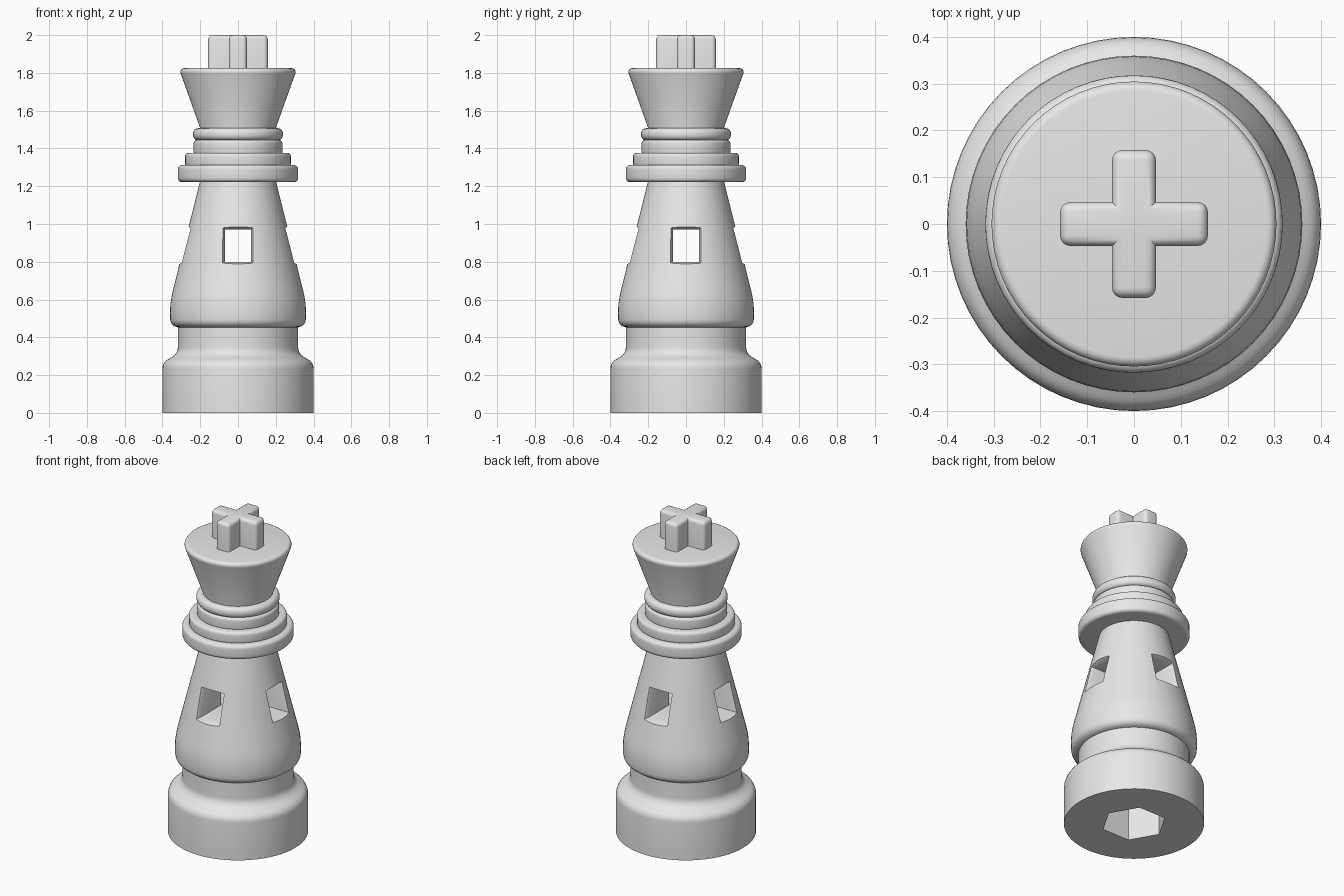
import bpy
import bmesh
from math import radians, cos, sin, pi
from mathutils import Matrix, Vector

default = bpy.data.objects.get("Cube")
if default:
    bpy.data.objects.remove(default, do_unlink=True)

SEGMENTS = 64

grey = bpy.data.materials.new("plain grey")
grey.use_nodes = True
grey.diffuse_color = (0.8, 0.8, 0.8, 1)
grey.node_tree.nodes["Principled BSDF"].inputs["Base Color"].default_value = grey.diffuse_color


def make_object(name, bm):
    bmesh.ops.recalc_face_normals(bm, faces=bm.faces[:])
    mesh = bpy.data.meshes.new(name)
    bm.to_mesh(mesh)
    bm.free()
    obj = bpy.data.objects.new(name, mesh)
    obj.data.materials.append(grey)
    bpy.context.collection.objects.link(obj)
    return obj


def activate(obj):
    bpy.ops.object.select_all(action='DESELECT')
    obj.select_set(True)
    bpy.context.view_layer.objects.active = obj


def smooth(obj):
    activate(obj)
    bpy.ops.object.shade_smooth_by_angle(angle=radians(35))


def lathe(name, profile):
    """Turn (radius, height) points around z, closed on the axis."""
    points = [(0, profile[0][1])] + profile + [(0, profile[-1][1])]
    bm = bmesh.new()
    verts = [bm.verts.new((r, 0, z)) for r, z in points]
    edges = [bm.edges.new(pair) for pair in zip(verts, verts[1:])]
    bmesh.ops.spin(bm, geom=verts + edges, cent=(0, 0, 0), axis=(0, 0, 1),
                   angle=2 * pi, steps=SEGMENTS, use_merge=True)
    bmesh.ops.remove_doubles(bm, verts=bm.verts[:], dist=0.0001)
    return make_object(name, bm)


def arc(r, z, radius, start, end, steps=5):
    """Profile points on an arc, angles in degrees."""
    angles = [radians(start + (end - start) * i / steps) for i in range(steps + 1)]
    return [(r + radius * cos(a), z + radius * sin(a)) for a in angles]


def ring_profile(r, bottom, top, radius):
    return (arc(r - radius, bottom + radius, radius, -90, 0)
            + arc(r - radius, top - radius, radius, 0, 90))


def cut(obj, cutter):
    activate(obj)
    mod = obj.modifiers.new("cut", 'BOOLEAN')
    mod.operation = 'DIFFERENCE'
    mod.solver = 'EXACT'
    mod.object = cutter
    bpy.ops.object.modifier_apply(modifier=mod.name)
    bpy.data.objects.remove(cutter, do_unlink=True)


def block(inner, outer, angle):
    """Cutter along x; each end is (half width, bottom, top, x low, x high)."""
    bm = bmesh.new()
    bmesh.ops.create_cube(bm, size=2)
    for v in bm.verts:
        half, bottom, top, x_low, x_high = outer if v.co.x > 0 else inner
        low = v.co.z < 0
        v.co = Vector((x_low if low else x_high, half * v.co.y,
                       bottom if low else top))
    bmesh.ops.rotate(bm, verts=bm.verts[:], matrix=Matrix.Rotation(angle, 3, 'Z'))
    return make_object("window_cutter", bm)


# Base with a rounded shoulder and a hexagonal socket underneath
base = lathe("base", [(0.40, 0)] + arc(0.345, 0.235, 0.055, 0, 65)
             + arc(0.38, 0.35, 0.062, 235, 180) + [(0.318, 0.47)])
bm = bmesh.new()
bmesh.ops.create_cone(bm, cap_ends=True, segments=6, radius1=0.187, radius2=0.187,
                      depth=0.8)
for v in bm.verts:
    a = round((v.co.to_2d().angle_signed(Vector((1, 0)))) / (pi / 3) - 0.01)
    v.co.x, v.co.y = 0.187 * cos(a * pi / 3), 0.187 * sin(a * pi / 3)
cut(base, make_object("socket_cutter", bm))
smooth(base)

# Tapered body with two crossing square tunnels and flared openings
body = lathe("body", [(0.315, 0.452)] + arc(0.318, 0.495, 0.041, -80, 0)
             + [(0.36, 0.53), (0.358, 0.575), (0.352, 0.615), (0.342, 0.66),
                (0.20, 1.23)])
for i in range(2):
    end = (0.07, 0.80, 0.97)
    cut(body, block(end + (-0.6, -0.6), end + (0.6, 0.6), i * pi / 2))
for i in range(4):
    cut(body, block((0.069, 0.801, 0.969, 0.275, 0.23),
                    (0.10, 0.78, 1.0, 0.335, 0.29), i * pi / 2))
smooth(body)

# Stacked collar rings
for name, r, bottom, top, radius in (
        ("lower_collar", 0.318, 1.222, 1.312, 0.022),
        ("middle_collar", 0.28, 1.30, 1.377, 0.02),
        ("upper_collar", 0.235, 1.365, 1.445, 0.018),
        ("neck_bead", 0.238, 1.443, 1.507, 0.028)):
    smooth(lathe(name, ring_profile(r, bottom, top, radius)))

# Flared crown with a rounded rim
smooth(lathe("crown", [(0.20, 1.495), (0.20, 1.507), (0.303, 1.795)]
             + arc(0.285, 1.805, 0.02, -10, 90)))

# Cross on top, rounded everywhere except the inner corners
arm, half = 0.158, 0.047
quarter = [Vector((arm, -half, 1.81)), Vector((arm, half, 1.81)),
           Vector((half, half, 1.81))]
bm = bmesh.new()
outline = [bm.verts.new(Matrix.Rotation(k * pi / 2, 3, 'Z') @ p)
           for k in range(4) for p in quarter]
face = bm.faces.new(outline)
extruded = bmesh.ops.extrude_face_region(bm, geom=[face])["geom"]
for v in extruded:
    if isinstance(v, bmesh.types.BMVert):
        v.co.z = 2.0
bmesh.ops.recalc_face_normals(bm, faces=bm.faces[:])
rounded = []
for e in bm.edges:
    a, b = e.verts
    on_top = min(a.co.z, b.co.z) > 1.99
    outer_upright = abs(a.co.z - b.co.z) > 0.1 and a.co.to_2d().length > 0.1
    if on_top or outer_upright:
        rounded.append(e)
bmesh.ops.bevel(bm, geom=rounded, offset=0.022, segments=4, profile=0.5,
                affect='EDGES', clamp_overlap=True)
smooth(make_object("top_cross", bm))
